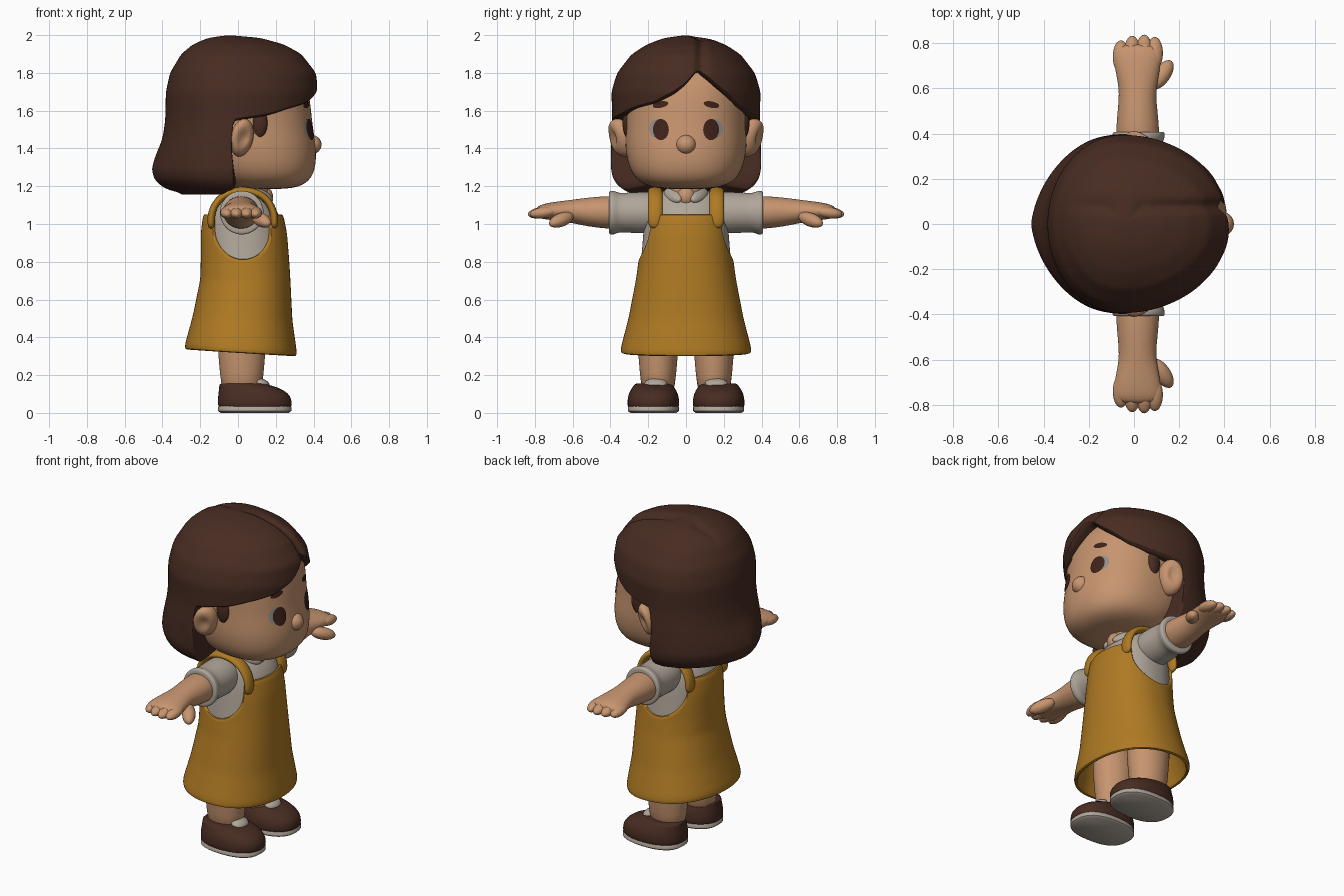
import bpy
import bmesh
from math import cos, sin, pi, exp, radians, copysign, sqrt
from mathutils import Vector, Euler
from mathutils.bvhtree import BVHTree

default = bpy.data.objects.get("Cube")
if default:
    bpy.data.objects.remove(default, do_unlink=True)


def material(name, *rgb):
    mat = bpy.data.materials.new(name)
    mat.use_nodes = True
    mat.diffuse_color = (*rgb, 1)
    mat.node_tree.nodes["Principled BSDF"].inputs["Base Color"].default_value = (*rgb, 1)
    return mat


SKIN = material("warm skin", .57, .3, .16)
BROWN = material("dark brown", .064, .025, .016)
YELLOW = material("mustard cloth", .43, .195, .017)
GREY = material("warm grey cloth", .44, .385, .325)
EYE = material("eye brown", .05, .017, .01)
EYE_WHITE = material("eye grey", .29, .28, .26)


def add_object(name, mat, mesh):
    mesh.materials.append(mat)
    obj = bpy.data.objects.new(name, mesh)
    bpy.context.collection.objects.link(obj)
    return obj


def make(name, mat, verts, faces, recalc=True):
    mesh = bpy.data.meshes.new(name)
    mesh.from_pydata(verts, [], faces)
    if recalc:
        bm = bmesh.new()
        bm.from_mesh(mesh)
        bmesh.ops.recalc_face_normals(bm, faces=bm.faces)
        bm.to_mesh(mesh)
        bm.free()
    return add_object(name, mat, mesh)


def finish(obj, subdivide=0, angle=.8):
    """Apply the modifiers and shade smooth, keeping sharp edges."""
    if subdivide:
        obj.modifiers.new("round", "SUBSURF").levels = subdivide
    deps = bpy.context.evaluated_depsgraph_get()
    obj.data = bpy.data.meshes.new_from_object(obj.evaluated_get(deps))
    obj.modifiers.clear()
    obj.data.shade_smooth()
    obj.data.set_sharp_from_angle(angle=angle)
    return obj


def bridge(rows, n):
    return [(r * n + i, r * n + (i + 1) % n, (r + 1) * n + (i + 1) % n, (r + 1) * n + i)
            for r in range(rows - 1) for i in range(n)]


def oval(angle, a0, a1, b0, b1, power=2):
    c, s = cos(angle), sin(angle)
    return ((a0 + a1) / 2 + (a1 - a0) / 2 * copysign(abs(c) ** (2 / power), c),
            (b0 + b1) / 2 + (b1 - b0) / 2 * copysign(abs(s) ** (2 / power), s))


def loft(name, mat, rings, axis="Z", n=24, power=2):
    """Rings are (height, low a, high a, low b, high b), a being x and b the other axis."""
    verts = []
    for h, *extent in rings:
        for i in range(n):
            a, b = oval(2 * pi * i / n, *extent, power)
            verts.append((a, b, h) if axis == "Z" else (a, h, b))
    ends = [tuple(range(n)), tuple(range(len(verts) - n, len(verts)))]
    return make(name, mat, verts, bridge(len(rings), n) + ends)


def ball(name, mat, loc, radii, rot=(0, 0, 0)):
    bm = bmesh.new()
    bmesh.ops.create_uvsphere(bm, u_segments=24, v_segments=16, radius=1)
    turn = Euler([radians(r) for r in rot]).to_matrix()
    for v in bm.verts:
        v.co = turn @ (v.co * Vector(radii)) + Vector(loc)
    mesh = bpy.data.meshes.new(name)
    bm.to_mesh(mesh)
    bm.free()
    return finish(add_object(name, mat, mesh))


def lookup(table, x):
    """Linear interpolation in rows sorted by their first entry."""
    for p, q in zip(table, table[1:]):
        if x <= q[0]:
            t = max(0, (x - p[0]) / (q[0] - p[0]))
            return [u + (w - u) * t for u, w in zip(p[1:], q[1:])]
    return list(table[-1][1:])


def sym(h, back, front, half):
    return (h, back, front, -half, half)


# Head, nose and neck
head = finish(loft("head", SKIN, [
    sym(1.183, 0, .27, .13), sym(1.21, -.1, .365, .24), sym(1.28, -.2, .412, .3),
    sym(1.4, -.27, .418, .325), sym(1.52, -.29, .395, .322), sym(1.65, -.3, .385, .33),
    sym(1.77, -.28, .36, .32), sym(1.86, -.2, .27, .25), sym(1.92, -.1, .14, .12)],
    n=32, power=2.25), 2)
ball("nose", SKIN, (.385, 0, 1.42), (.057, .055, .053))
finish(loft("neck", SKIN, [sym(1.0, -.02, .17, .1), sym(1.15, 0, .165, .09),
                           sym(1.3, 0, .16, .085)]))
ball("neckline_skin", SKIN, (.125, 0, 1.145), (.06, .055, .06))

# Painted eyes and brows, laid on the face
face = BVHTree.FromObject(head, bpy.context.evaluated_depsgraph_get())


def decal(name, mat, y, z, ry, rz, tilt=0, lift=.004):
    n, rows, verts = 28, 5, []
    for r in range(1, rows + 1):
        for i in range(n):
            a = 2 * pi * i / n
            u, w = ry * r / rows * cos(a), rz * r / rows * sin(a)
            py, pz = y + u * cos(tilt) - w * sin(tilt), z + u * sin(tilt) + w * cos(tilt)
            hit = face.ray_cast(Vector((1, py, pz)), Vector((-1, 0, 0)))[0]
            verts.append((hit.x + lift, py, pz))
    faces = [f[::-1] for f in bridge(rows, n)] + [tuple(range(n))]
    finish(make(name, mat, verts, faces, recalc=False))


for side, label in ((1, "left"), (-1, "right")):
    decal(label + "_eye_white", EYE_WHITE, side * .145, 1.505, .05, .052)
    decal(label + "_eye", EYE, side * .133, 1.5, .042, .056, lift=.007)
    decal(label + "_brow", EYE, side * .135, 1.632, .042, .017, -side * .2)
    ball(label + "_sideburn", BROWN, (.115, side * .308, 1.535), (.042, .028, .08))

    # Ear with a hollowed bowl
    ear = ball(label + "_ear", SKIN, (0, 0, 0), (.06, .075, .1))
    for v in ear.data.vertices:
        x, y, z = v.co
        if y > 0:
            y -= .045 * exp(-(((x - .02) / .03) ** 2 + (z / .05) ** 2))
        v.co = (.02 + x + .15 * z - .2 * y, side * (.343 + y + .2 * z), 1.457 + z)
    if side < 0:
        ear.data.flip_normals()

# Hair: one swept shell whose lower edge changes height around the head
HAIR = [(1.165, .25, .4, .3), (1.18, .32, .42, .35), (1.205, .365, .43, .39),
        (1.24, .395, .44, .415), (1.29, .408, .45, .428), (1.35, .392, .44, .418),
        (1.45, .35, .44, .395), (1.55, .335, .45, .39), (1.7, .332, .474, .395),
        (1.8, .31, .463, .365), (1.9, .25, .385, .287), (1.95, .19, .295, .208),
        (1.985, .11, .17, .117), (2.0, 0, 0, 0)]
SIDE_EDGE = [(62, 1.585), (75, 1.57), (88, 1.555), (93, 1.2), (110, 1.168), (180, 1.168)]
RIGHT_EDGE = [(0, 1.75), (10, 1.7), (25, 1.65), (45, 1.62)] + SIDE_EDGE
LEFT_EDGE = [(0, 1.75), (11, 1.83), (25, 1.74), (45, 1.63)] + SIDE_EDGE
ROLL = [(.97, -.01), (.92, -.013), (.84, -.01), (.6, .01), (.3, .04)]
COLS, UPPER, LOWER = 120, 20, 16


def hair_point(deg, z, inset=1, dz=0):
    back, front, half = lookup(HAIR, z)
    c, s = cos(radians(deg)), sin(radians(deg))
    p = Vector((-.05 + (front if c > 0 else back) * c * inset, half * s * inset, z + dz))
    # side locks swing forward and tuck in below the ears
    low = min(1, max(0, (1.44 - z) / .14))
    p.x += .055 * abs(s) * low
    p.y *= 1 - .07 * low * abs(s) ** 12
    if p.z > 1.6 and p.x > -.3:
        # parting groove
        depth = .05 * min(1, (p.x + .3) / .2) * exp(-((p.y - .08) / .022) ** 2)
        hub = Vector((-.05, .06, 1.55))
        p = hub + (p - hub) * (1 - depth)
    return p


angles = [360 * i / COLS - 180 for i in range(COLS)]
edges = [lookup(LEFT_EDGE if a > 0 else RIGHT_EDGE, abs(a))[0] for a in angles]
waists = [max(e + .03, 1.6) for e in edges]
strands = []
for r in range(UPPER):
    t = ((r + .3) / (UPPER - .7)) ** 1.6
    strands += [hair_point(a, 1.999 - (1.999 - w) * t) for a, w in zip(angles, waists)]
for r in range(1, LOWER + 1):
    t = 1 - (1 - r / LOWER) ** 1.3
    strands += [hair_point(a, w + (e - w) * t) for a, w, e in zip(angles, waists, edges)]
for inset, dz in ROLL:
    strands += [hair_point(a, e, inset, dz) for a, e in zip(angles, edges)]
total = UPPER + LOWER + len(ROLL)
finish(make("hair", BROWN, strands, bridge(total, COLS) + [
    tuple(range(COLS)), tuple(range((total - 1) * COLS, total * COLS))]), 1, 1.2)

# Pinafore dress: a shell whose top edge dips at the armholes
BODY = [(.318, -.282, .312, .347), (.35, -.28, .31, .344), (.5, -.24, .288, .305),
        (.7, -.2, .278, .266), (.8, -.197, .272, .252), (.95, -.197, .26, .24),
        (1.05, -.185, .24, .232), (1.12, -.14, .2, .222), (1.17, -.075, .14, .205),
        (1.19, -.02, .09, .17)]


def body_point(angle, z):
    back, front, half = lookup(BODY, z)
    return Vector((*oval(angle, back, front, -half, half, 2.2), z))


def top_edge(angle):
    reach = (body_point(angle, 1)[0] - .02) / .155
    return 1.0 - .185 * sqrt(1 - reach ** 2) if abs(reach) < 1 else 1.055


COLS, ROWS, panel = 96, 24, []
for r in range(ROWS):
    t = r / (ROWS - 1)
    for i in range(COLS):
        angle = 2 * pi * i / COLS
        p = body_point(angle, .318 + (top_edge(angle) - .318) * t)
        p.z -= .06 * p.x * (1 - t)
        panel.append(p)
dress = make("dress", YELLOW, panel, bridge(ROWS, COLS), recalc=False)
cloth = dress.modifiers.new("cloth", "SOLIDIFY")
cloth.thickness, cloth.offset = .024, -1
finish(dress, 1)

# Shirt body under the dress
finish(loft("shirt", GREY, [sym(z - .012, b + .014, f - .014, w - .012)
                            for z, b, f, w in BODY[3:]], n=32, power=2.2), 2)

STRAP = [Vector(p) for p in ((.19, .97), (.196, 1.04), (.172, 1.11), (.118, 1.162), (.03, 1.183),
                             (-.062, 1.165), (-.122, 1.11), (-.146, 1.04), (-.14, .97))]
for side, label in ((1, "left"), (-1, "right")):
    # Shoulder strap
    band = []
    for k, p in enumerate(STRAP):
        run = (STRAP[min(k + 1, len(STRAP) - 1)] - STRAP[max(k - 1, 0)]).normalized()
        out = Vector((run.y, -run.x)) * .022
        band += [((p + out * u).x, side * (.163 + w * .042), (p + out * u).y)
                 for u, w in ((-1, -1), (-1, 1), (1, 1), (1, -1))]
    caps = [(0, 1, 2, 3), tuple(range(len(band) - 4, len(band)))]
    finish(make(label + "_strap", YELLOW, band, bridge(len(STRAP), 4) + caps), 2)

    # Collar
    ball(label + "_collar", GREY, (.125, side * .07, 1.15), (.075, .026, .035),
         (side * 35, 20, -side * 35))

    # Sleeve with a thick cuff
    finish(loft(label + "_sleeve", GREY, [
        (side * y, .02 - r, .02 + r, 1.06 - r, 1.06 + r) for y, r in
        ((.1, .1), (.2, .113), (.3, .107), (.36, .104), (.375, .116), (.4, .118), (.408, .112), (.408, .09))],
        axis="Y"), 1)

    # Arm, palm, fingers and thumb
    finish(loft(label + "_arm", SKIN, [
        (side * .3, -.08, .115, .97, 1.15), (side * .45, -.08, .112, .975, 1.148),
        (side * .56, -.065, .096, .995, 1.135), (side * .63, -.072, .105, 1.01, 1.125),
        (side * .72, -.092, .122, 1.022, 1.115), (side * .8, -.092, .125, 1.03, 1.095)], axis="Y"), 2)
    for k, (x, reach) in enumerate(((-.058, .74), (-.008, .76), (.045, .765), (.092, .755))):
        ball(f"{label}_finger_{k + 1}", SKIN, (x, side * reach, 1.06), (.036, .073, .03), (-side * 8, 0, 0))
    ball(label + "_thumb", SKIN, (.123, side * .66, 1.022), (.038, .078, .036), (-side * 18, 0, -side * 35))

    # Leg
    finish(loft(label + "_leg", SKIN, [
        (z, .02 - a, .02 + a, side * .148 - b, side * .148 + b)
        for z, a, b in ((.08, .105, .085), (.2, .115, .096), (.35, .13, .11), (.6, .14, .115))]), 1)

    # Shoe, sole and tongue
    y = side * .173
    finish(loft(label + "_sole", GREY, [
        (z, -.105 + d, .282 - d, y - .135 + d, y + .135 - d)
        for z, d in ((0, .014), (.01, 0), (.032, 0), (.045, .012))], n=32, power=2.4))
    finish(loft(label + "_shoe", BROWN, [
        (z, back, front, y - w, y + w) for z, back, front, w in
        ((.015, -.1, .278, .13), (.035, -.106, .284, .137), (.07, -.108, .286, .138),
         (.105, -.104, .268, .13), (.135, -.1, .215, .112), (.152, -.1, .15, .1),
         (.157, -.09, .13, .09))], n=32, power=2.3), 1)
    ball(label + "_tongue", GREY, (.125, side * .16, .155), (.045, .06, .026), (0, 20, 0))
